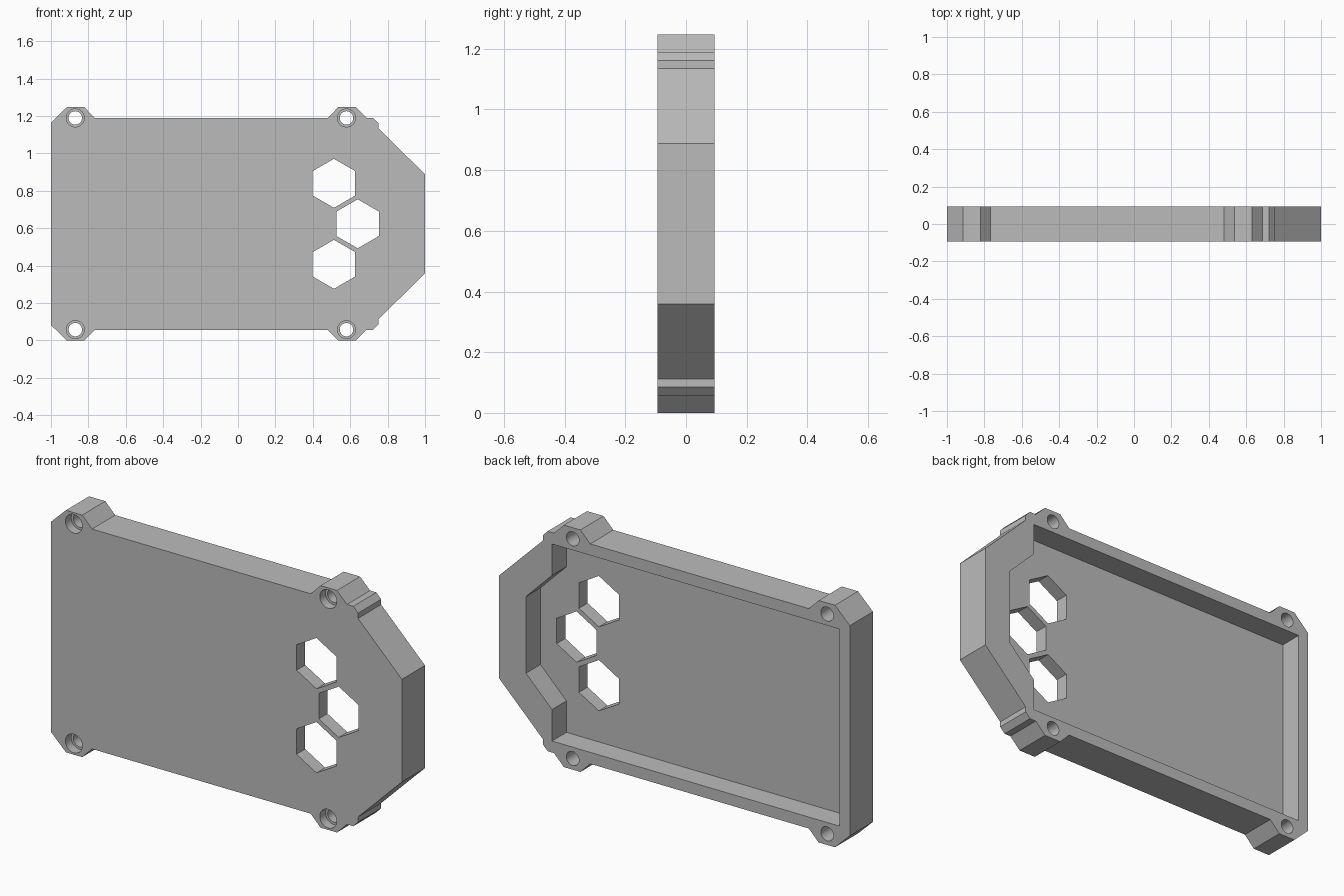
import bpy
import bmesh
from math import sin, cos, pi, radians

if "Cube" in bpy.data.objects:
    bpy.data.objects.remove(bpy.data.objects["Cube"], do_unlink=True)

MID = 0.6235           # height of the mirror plane
FRONT, BACK = -0.094, 0.094
FLOOR = 0.0705         # thickness of the front plate

grey = bpy.data.materials.new("plain grey")
grey.use_nodes = True
grey.diffuse_color = (0.5, 0.5, 0.5, 1)
grey.node_tree.nodes["Principled BSDF"].inputs["Base Color"].default_value = (0.5, 0.5, 0.5, 1)


def prism(name, profile, y0, y1):
    """Extrude an (x, z) profile from y0 to y1."""
    bm = bmesh.new()
    face = bm.faces.new([bm.verts.new((x, y0, z)) for x, z in profile])
    moved = bmesh.ops.extrude_face_region(bm, geom=[face])["geom"]
    verts = [v for v in moved if isinstance(v, bmesh.types.BMVert)]
    bmesh.ops.translate(bm, verts=verts, vec=(0, y1 - y0, 0))
    bmesh.ops.recalc_face_normals(bm, faces=bm.faces)
    mesh = bpy.data.meshes.new(name)
    bm.to_mesh(mesh)
    bm.free()
    mesh.materials.append(grey)
    obj = bpy.data.objects.new(name, mesh)
    bpy.context.collection.objects.link(obj)
    return obj


def mirrored(upper):
    """Close an upper half profile with its reflection below."""
    return upper + [(x, 2 * MID - z) for x, z in reversed(upper)]


def ring(x, z, radius, sides):
    return [(x + radius * sin(2 * pi * i / sides), z + radius * cos(2 * pi * i / sides))
            for i in range(sides)]


def cut(body, name, profile, y0, y1):
    cutter = prism(name, profile, y0, y1)
    mod = body.modifiers.new(name, "BOOLEAN")
    mod.operation = "DIFFERENCE"
    mod.solver = "EXACT"
    mod.object = cutter
    bpy.ops.object.modifier_apply(modifier=mod.name)
    bpy.data.objects.remove(cutter, do_unlink=True)


# Outer shell with four screw lugs and a chamfered end
shell = prism("case_shell", mirrored([
    (-1, 1.165), (-0.915, 1.247), (-0.822, 1.247), (-0.766, 1.19),
    (0.48, 1.19), (0.536, 1.247), (0.63, 1.247), (0.687, 1.19),
    (0.723, 1.19), (0.75, 1.162), (0.75, 1.135), (1, 0.888)]), FRONT, BACK)
bpy.context.view_layer.objects.active = shell
shell.select_set(True)

# Open cavity in the back
cut(shell, "cavity", mirrored([
    (-0.942, 1.131), (0.698, 1.131), (0.698, 0.969), (0.846, 0.821)]),
    FRONT + FLOOR, BACK + 0.1)

# Hexagonal windows through the front plate
for x, dz in ((0.513, 0.2165), (0.64, 0), (0.513, -0.2165)):
    cut(shell, "hex_window", ring(x, MID + dz, 0.131, 6), FRONT - 0.1, BACK + 0.1)

# Screw holes with counterbores at the front
for x in (-0.87, 0.58):
    for z in (MID - 0.566, MID + 0.566):
        cut(shell, "screw_hole", ring(x, z, 0.036, 40), FRONT - 0.1, BACK + 0.1)
        cut(shell, "counterbore", ring(x, z, 0.048, 40), FRONT - 0.1, FRONT + 0.047)

bpy.ops.object.shade_smooth_by_angle(angle=radians(25))
